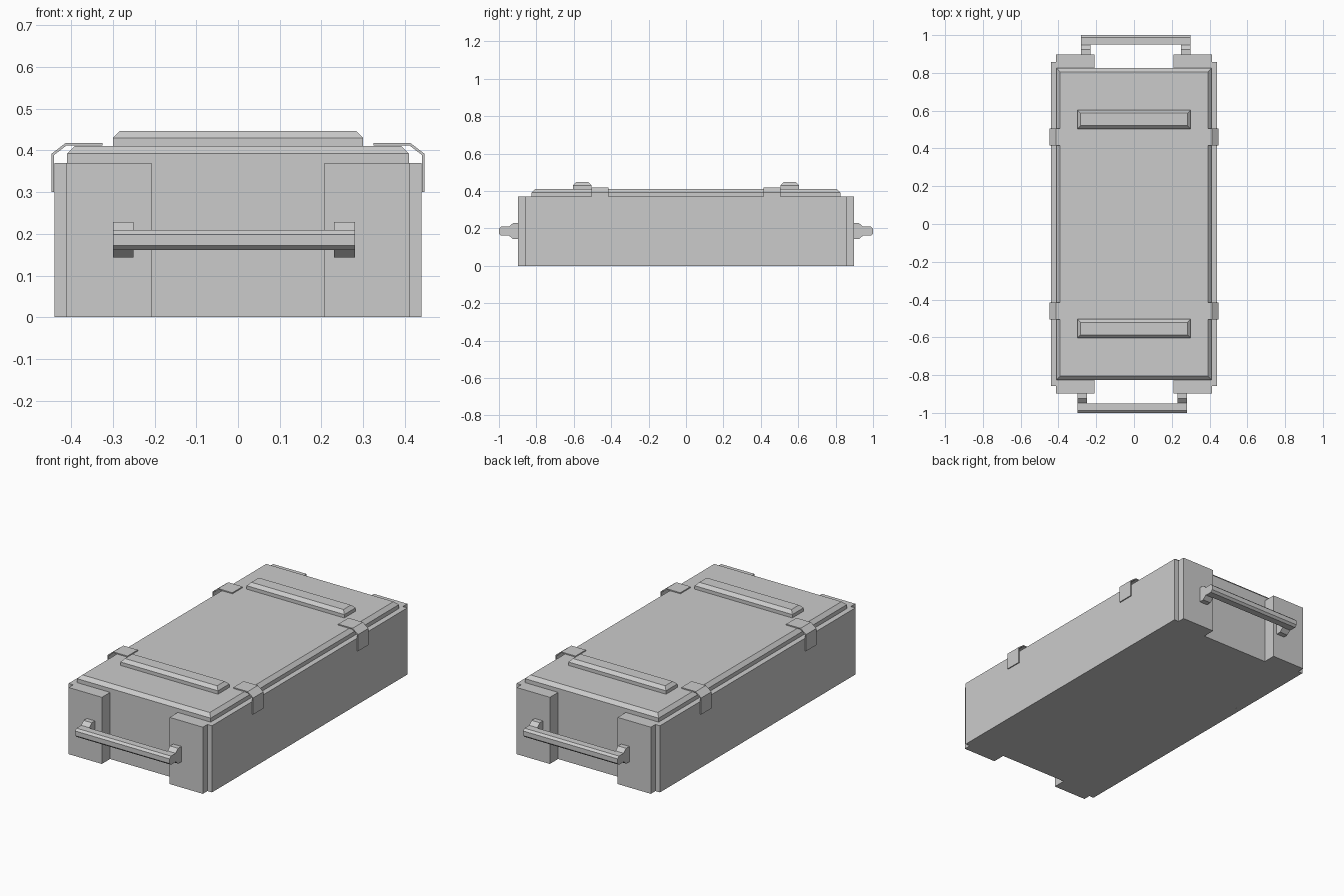
import bpy, bmesh
from mathutils import Matrix

if "Cube" in bpy.data.objects:
    bpy.data.objects.remove(bpy.data.objects["Cube"])


def finish(name, bm):
    bmesh.ops.recalc_face_normals(bm, faces=bm.faces)
    mesh = bpy.data.meshes.new(name)
    bm.to_mesh(mesh)
    bm.free()
    obj = bpy.data.objects.new(name, mesh)
    bpy.context.collection.objects.link(obj)
    return obj


def box(name, x, y, z, chamfer=0):
    """Box from min/max ranges, with optional chamfer round the top."""
    bm = bmesh.new()
    bmesh.ops.create_cube(bm, size=1)
    for v in bm.verts:
        v.co = [r[0] if c < 0 else r[1] for c, r in zip(v.co, (x, y, z))]
    if chamfer:
        top = [e for e in bm.edges if all(v.co.z > z[1] - 1e-5 for v in e.verts)]
        bmesh.ops.bevel(bm, geom=top, offset=chamfer, segments=1, affect='EDGES')
    return finish(name, bm)


def prism(name, points, offset):
    """Closed 3D outline swept along an offset."""
    bm = bmesh.new()
    face = bm.faces.new([bm.verts.new(p) for p in points])
    new = bmesh.ops.extrude_face_region(bm, geom=[face])['geom']
    bmesh.ops.translate(bm, vec=offset,
                        verts=[g for g in new if isinstance(g, bmesh.types.BMVert)])
    # the starting face is kept as the near cap
    return finish(name, bm)


def half_turn(obj, name):
    """Copy rotated 180 degrees about the vertical axis."""
    mesh = obj.data.copy()
    mesh.transform(Matrix.Diagonal((-1, -1, 1, 1)))
    copy = bpy.data.objects.new(name, mesh)
    bpy.context.collection.objects.link(copy)


# Crate body and lid
box("body", (-.41, .41), (-.825, .825), (0, .37))
box("lid", (-.41, .41), (-.825, .825), (.37, .411), .019)

# Side boards
side = box("right_side_board", (.41, .44), (-.857, .857), (0, .37))
half_turn(side, "left_side_board")

# Battens across the lid
batten = box("front_lid_batten", (-.30, .30), (-.604, -.504), (.411, .447), .017)
half_turn(batten, "back_lid_batten")

# Corner posts on both ends
for label, x in (("left", (-.412, -.208)), ("right", (.208, .412))):
    post = box("front_%s_post" % label, x, (-.897, -.825), (0, .37))
    half_turn(post, "back_%s_post" % ("right" if label == "left" else "left"))

# Bent metal clasps over the lid edges
strap = [(.325, .418), (.413, .418), (.447, .392), (.447, .30),
         (.441, .30), (.441, .389), (.411, .412), (.325, .412)]
for label, y in (("front", -.505), ("back", .415)):
    clasp = prism("right_%s_clasp" % label, [(x, y, z) for x, z in strap], (0, .09, 0))
    half_turn(clasp, "left_%s_clasp" % ("back" if label == "front" else "front"))

# Handles: two brackets and a chamfered bar at each end
bracket = [(-.897, .143), (-.925, .143), (-.947, .162), (-.955, .162),
           (-.955, .209), (-.947, .209), (-.925, .228), (-.897, .228)]
for label, x in (("left", -.30), ("right", .23)):
    part = prism("front_%s_handle_bracket" % label, [(x, y, z) for y, z in bracket],
                 (.05, 0, 0))
    half_turn(part, "back_%s_handle_bracket" % label)
grip = [(-.95, .161), (-.988, .161), (-1, .172), (-1, .198), (-.988, .209), (-.95, .209)]
bar = prism("front_handle_bar", [(-.30, y, z) for y, z in grip], (.58, 0, 0))
half_turn(bar, "back_handle_bar")
